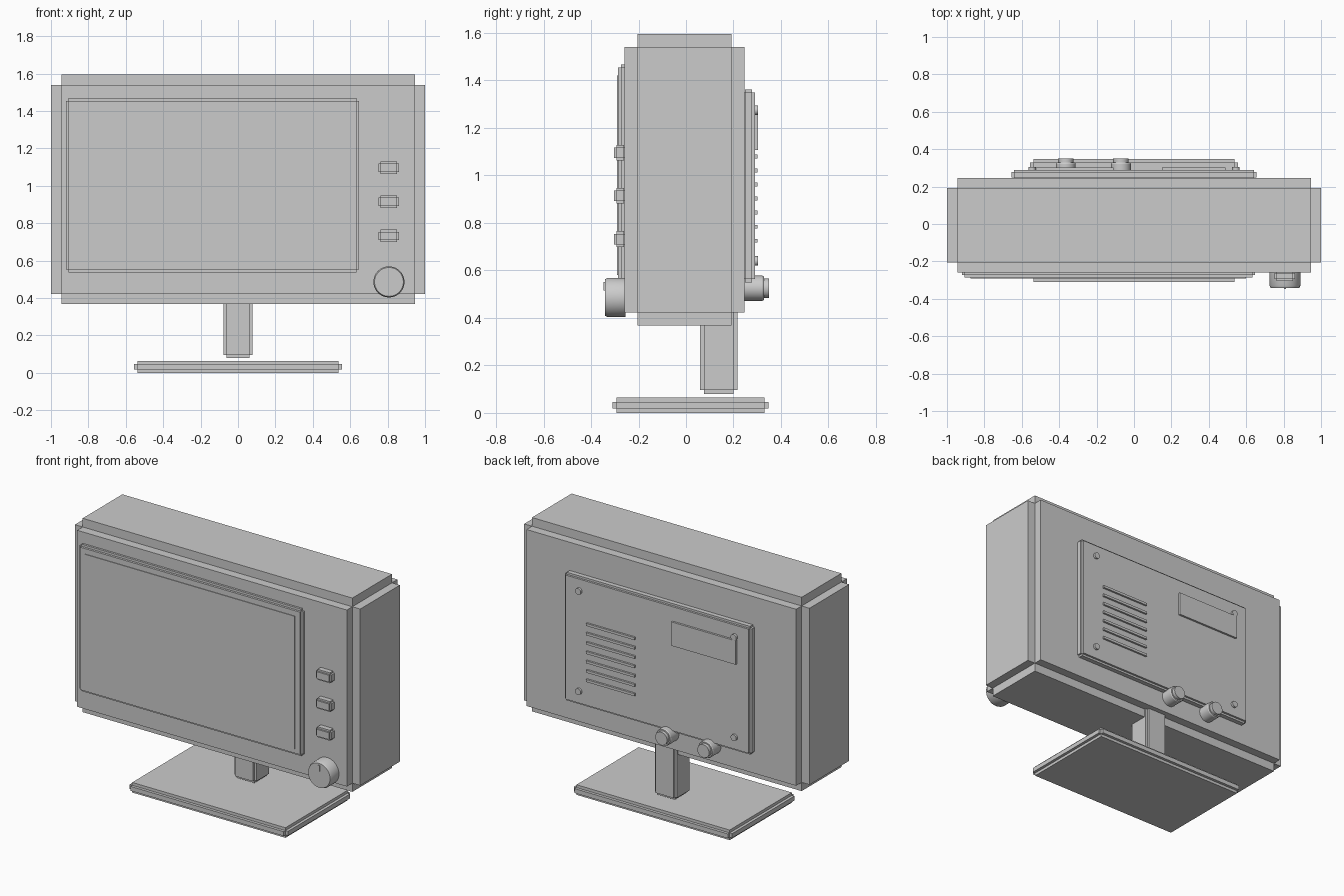
import bpy, bmesh, math
from itertools import product
from mathutils import Matrix

if "Cube" in bpy.data.objects:
    bpy.data.objects.remove(bpy.data.objects["Cube"])


def finish(name, bm, smooth=False):
    bmesh.ops.remove_doubles(bm, verts=bm.verts, dist=1e-5)
    bmesh.ops.recalc_face_normals(bm, faces=bm.faces)
    me = bpy.data.meshes.new(name)
    bm.to_mesh(me)
    bm.free()
    ob = bpy.data.objects.new(name, me)
    bpy.context.collection.objects.link(ob)
    if smooth:
        bpy.context.view_layer.objects.active = ob
        ob.select_set(True)
        bpy.ops.object.shade_smooth_by_angle(angle=math.radians(30))
        ob.select_set(False)
    return ob


def step_box(name, x, y, z, d):
    """Box whose twelve edges are rebated by a square step of size d."""
    grid = [(a, a + d, b - d, b) for a, b in (x, y, z)]

    def solid(c):
        return all(0 <= i <= 2 for i in c) and sum(i != 1 for i in c) <= 1

    bm = bmesh.new()
    for c in product(range(3), repeat=3):
        if not solid(c):
            continue
        for ax, side in product(range(3), (0, 1)):
            n = list(c)
            n[ax] += 1 if side else -1
            if solid(n):
                continue
            u, v = (ax + 1) % 3, (ax + 2) % 3
            quad = []
            for du, dv in ((0, 0), (1, 0), (1, 1), (0, 1)):
                p = [0, 0, 0]
                p[ax] = grid[ax][c[ax] + side]
                p[u] = grid[u][c[u] + du]
                p[v] = grid[v][c[v] + dv]
                quad.append(bm.verts.new(p))
            bm.faces.new(quad)
    return finish(name, bm)


def box(name, x, y, z):
    bm = bmesh.new()
    size = [b - a for a, b in (x, y, z)]
    mid = [(a + b) / 2 for a, b in (x, y, z)]
    bmesh.ops.create_cube(bm, size=1, matrix=Matrix.Translation(mid) @ Matrix.Diagonal((*size, 1)))
    return finish(name, bm)


def turned(name, x, z, profile, n=32):
    """Solid of revolution about a y-axis line; profile is (radius, y)."""
    bm = bmesh.new()
    rings = [[bm.verts.new((x + r * math.cos(2 * math.pi * i / n), y,
                            z + r * math.sin(2 * math.pi * i / n))) for i in range(n)]
             for r, y in profile]
    for a, b in zip(rings, rings[1:]):
        for i in range(n):
            j = (i + 1) % n
            bm.faces.new((a[i], a[j], b[j], b[i]))
    bm.faces.new(rings[0])
    bm.faces.new(rings[-1])
    return finish(name, bm, smooth=True)


# Cabinet and stand
step_box("cabinet", (-1, 1), (-0.26, 0.247), (0.367, 1.595), 0.055)
step_box("stand_stem", (-0.078, 0.078), (0.06, 0.216), (0.08, 0.45), 0.016)
step_box("stand_base", (-0.555, 0.555), (-0.31, 0.348), (0, 0.064), 0.018)

# Screen and its surround
step_box("screen_bezel", (-0.92, 0.648), (-0.287, -0.235), (0.537, 1.468), 0.014)
box("screen", (-0.875, 0.60), (-0.28, -0.291), (0.58, 1.42))

# Front controls
for i in range(3):
    z = 1.096 - 0.182 * i
    step_box(f"front_button_{i + 1}", (0.752, 0.86), (-0.304, -0.25), (z - 0.033, z + 0.033), 0.011)
turned("front_dial", 0.807, 0.486, [(0.083, -0.255), (0.083, -0.328), (0.077, -0.341)], 48)
box("dial_pointer", (0.801, 0.813), (-0.347, -0.33), (0.515, 0.552))

# Rear panel with screws, vent bars and plate
step_box("rear_panel", (-0.655, 0.655), (0.235, 0.29), (0.55, 1.362), 0.013)
for sx, z in product((-1, 1), (0.64, 1.275)):
    turned("rear_screw", sx * 0.545, z, [(0.02, 0.28), (0.02, 0.304)], 20)
for i in range(7):
    z = 0.725 + 0.0592 * i
    box(f"vent_bar_{i + 1}", (0.15, 0.49), (0.28, 0.302), (z - 0.008, z + 0.008))
box("rear_plate", (-0.56, -0.11), (0.28, 0.303), (1.107, 1.258))

# Rear knobs
for x in (-0.365, -0.07):
    turned("rear_knob", x, 0.525, [(0.053, 0.24), (0.053, 0.322), (0.049, 0.328),
                                   (0.041, 0.328), (0.041, 0.349)])
